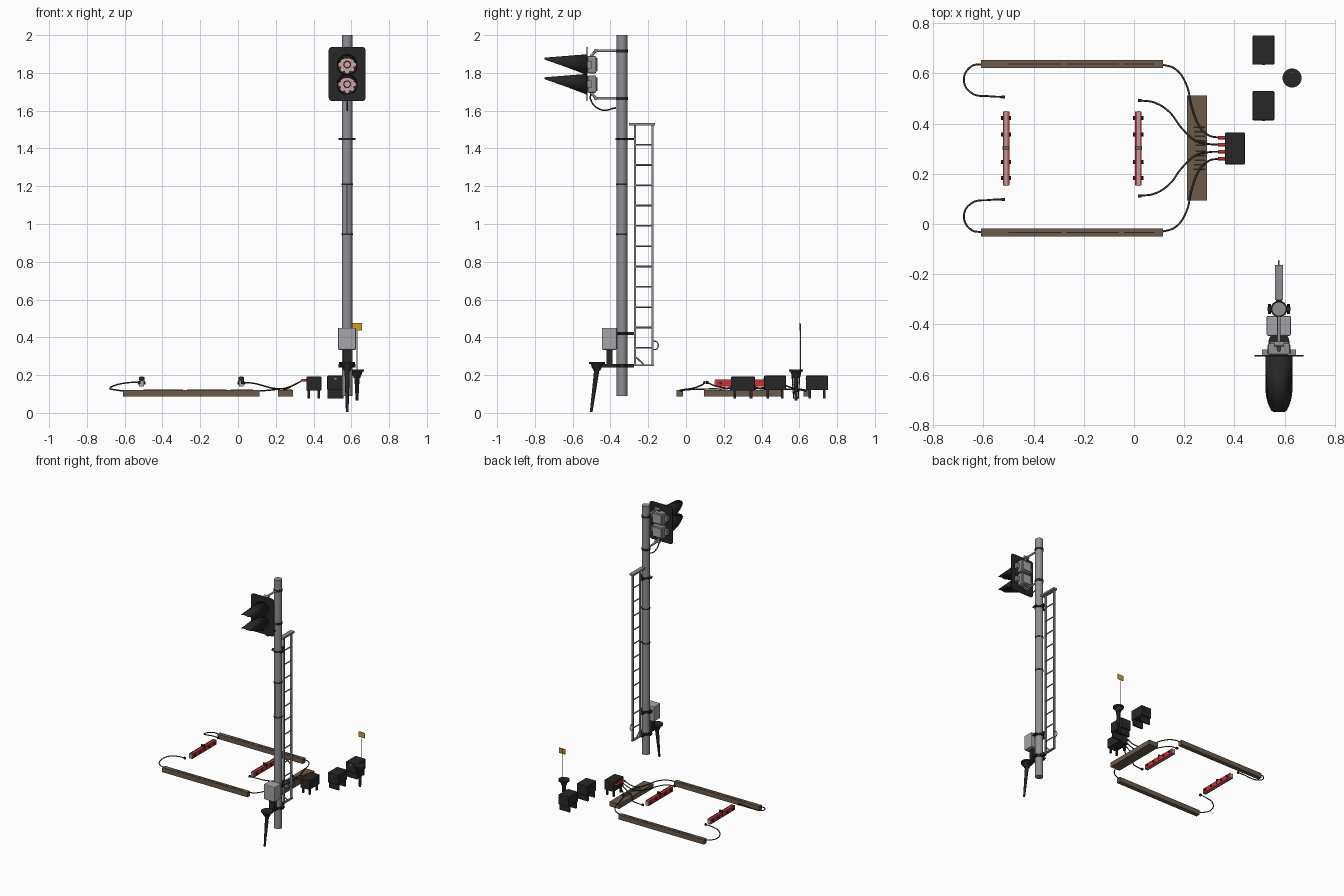
import bpy, bmesh, math
from mathutils import Vector

if "Cube" in bpy.data.objects:
    bpy.data.objects.remove(bpy.data.objects["Cube"])

def mat(name, c):
    m = bpy.data.materials.new(name)
    m.diffuse_color = (*c, 1)
    m.use_nodes = True
    m.node_tree.nodes["Principled BSDF"].inputs["Base Color"].default_value = m.diffuse_color
    return m

BLACK = mat("black", (0.02, 0.02, 0.021))
CABLE = mat("cable_grey", (0.045, 0.045, 0.047))
GREY = mat("pole_grey", (0.28, 0.28, 0.3))
LIGHT = mat("light_grey", (0.38, 0.38, 0.40))
WOOD = mat("timber_brown", (0.15, 0.105, 0.07))
RED = mat("red", (0.6, 0.03, 0.03))
YELLOW = mat("yellow", (0.65, 0.33, 0.02))
PINK = mat("lens_pink", (0.62, 0.38, 0.37))

def finish(name, bm, m, smooth=False):
    bmesh.ops.recalc_face_normals(bm, faces=bm.faces)
    me = bpy.data.meshes.new(name)
    bm.to_mesh(me)
    bm.free()
    me.materials.append(m)
    ob = bpy.data.objects.new(name, me)
    bpy.context.collection.objects.link(ob)
    if smooth:
        bpy.context.view_layer.objects.active = ob
        ob.select_set(True)
        bpy.ops.object.shade_smooth_by_angle(angle=math.radians(40))
        ob.select_set(False)
    return ob

def box(name, x, y, z, m, bevel=0):
    """Box from (min, max) ranges."""
    bm = bmesh.new()
    bmesh.ops.create_cube(bm, size=1)
    for v in bm.verts:
        v.co = [(a + b) / 2 + c * (b - a) for (a, b), c in zip((x, y, z), v.co)]
    if bevel:
        bmesh.ops.bevel(bm, geom=bm.edges[:], offset=bevel, segments=2, affect='EDGES', profile=0.5)
    return finish(name, bm, m)

def rod(name, p, q, r1, m, r2=None, n=16):
    """Cylinder or cone between two points."""
    p, q = Vector(p), Vector(q)
    bm = bmesh.new()
    bmesh.ops.create_cone(bm, cap_ends=True, segments=n, radius1=r1,
                          radius2=r1 if r2 is None else r2, depth=(q - p).length)
    rot = (q - p).to_track_quat('Z', 'Y')
    for v in bm.verts:
        v.co = rot @ v.co + (p + q) / 2
    return finish(name, bm, m, True)

def cable(name, pts, r=0.0038, m=CABLE):
    cu = bpy.data.curves.new(name, 'CURVE')
    cu.dimensions = '3D'
    cu.bevel_depth, cu.bevel_resolution, cu.resolution_u = r, 2, 8
    cu.use_fill_caps = True
    s = cu.splines.new('BEZIER')
    s.bezier_points.add(len(pts) - 1)
    for b, p in zip(s.bezier_points, pts):
        b.co = p
        b.handle_left_type = b.handle_right_type = 'AUTO'
    cu.materials.append(m)
    ob = bpy.data.objects.new(name, cu)
    bpy.context.collection.objects.link(ob)
    bpy.context.view_layer.objects.active = ob
    ob.select_set(True)
    bpy.ops.object.convert(target='MESH')
    ob.select_set(False)

PX, PY = 0.578, -0.339

# ---- Signal pole with bands and cover
rod("pole", (PX, PY, 0.09), (PX, PY, 2.0), 0.028, GREY, n=32)
for z in (0.945, 1.21):
    rod("pole_band", (PX, PY, z - 0.004), (PX, PY, z + 0.004), 0.0305, BLACK, n=32)
box("pole_cover_seam", (PX - 0.003, PX + 0.002), (PY - 0.0295, PY - 0.02), (0.945, 1.21), BLACK)
for z, h in ((1.45, 0.006), (0.42, 0.008), (0.25, 0.01)):
    rod("pole_clamp", (PX, PY, z - h), (PX, PY, z + h), 0.033, BLACK, n=24)
    box("clamp_ears", (PX - 0.045, PX + 0.045), (PY - 0.008, PY + 0.008), (z - h, z + h), BLACK)
    box("clamp_arm", (PX - 0.012, PX + 0.012), (PY, -0.275), (z - h, z + h), BLACK)
    for s in (-1, 1):
        rod("clamp_bolt", (PX + s * 0.038, PY - 0.02, z), (PX + s * 0.038, PY + 0.02, z), 0.006, BLACK, n=8)

# ---- Ladder beside the pole
for y in (-0.27, -0.177):
    box("ladder_rail", (PX - 0.007, PX + 0.007), (y - 0.005, y + 0.005), (0.25, 1.53), GREY)
for i in range(12):
    z = 0.345 + i * 0.1075
    if z < 1.5:
        rod("ladder_rung", (PX, -0.27, z), (PX, -0.177, z), 0.0045, GREY, n=8)
box("ladder_top", (PX - 0.016, PX + 0.016), (-0.303, -0.163), (1.522, 1.536), GREY)
box("ladder_foot", (PX - 0.008, PX + 0.008), (-0.275, -0.17), (0.247, 0.256), GREY)
rod("ladder_brace", (PX, -0.27, 0.30), (PX, -0.22, 0.253), 0.004, GREY, n=8)
cable("ladder_handle", [(PX, -0.172, 0.335), (PX, -0.153, 0.34), (PX, -0.153, 0.375), (PX, -0.172, 0.38)], 0.003, GREY)

# ---- Equipment box and stake at the pole foot
box("pole_box", (0.529, 0.625), (-0.446, -0.366), (0.334, 0.45), LIGHT, 0.006)
box("pole_box_post", (PX - 0.022, PX + 0.022), (-0.42, -0.388), (0.25, 0.334), BLACK)
box("stake_arm", (PX - 0.016, PX + 0.016), (-0.5, PY), (0.241, 0.26), BLACK)

def stake(x, y, ztop, foot, r):
    rod("stake_cap", (x, y, ztop - 0.012), (x, y, ztop), r, BLACK, n=24)
    rod("stake_funnel", (x, y, ztop - 0.045), (x, y, ztop - 0.01), r * 0.45, BLACK, r * 0.8, n=24)
    rod("stake_shaft", foot, (x, y, ztop - 0.04), 0.007, BLACK, 0.014, n=12)

stake(PX, -0.472, 0.27, (PX, -0.502, 0.005), 0.042)
stake(0.63, 0.582, 0.23, (0.63, 0.582, 0.065), 0.038)
for s in (-1, 1):
    rod("pedestal_leg", (0.63, 0.582 + s * 0.012, 0.075), (0.63, 0.582 + s * 0.022, 0.22), 0.003, BLACK, n=8)

# ---- Yellow marker sign
rod("sign_rod", (0.63, 0.606, 0.2), (0.63, 0.606, 0.47), 0.002, GREY, n=8)
box("sign_plate", (0.604, 0.657), (0.602, 0.606), (0.435, 0.475), YELLOW)

# ---- Signal head: backplate, housings, lenses, visors
bm = bmesh.new()
rc, hw, hh = 0.02, 0.098, 0.144
corners = [(hw - rc, hh - rc, 0), (rc - hw, hh - rc, 90), (rc - hw, rc - hh, 180), (hw - rc, rc - hh, 270)]
ring = [bm.verts.new((PX + cx + rc * math.cos(math.radians(a + k * 22.5)), -0.528,
                      1.794 + cz + rc * math.sin(math.radians(a + k * 22.5))))
        for cx, cz, a in corners for k in range(5)]
ext = bmesh.ops.extrude_face_region(bm, geom=[bm.faces.new(ring)])
bmesh.ops.translate(bm, vec=(0, 0.006, 0), verts=[v for v in ext["geom"] if isinstance(v, bmesh.types.BMVert)])
finish("backplate", bm, BLACK)

def visor(zc, r=0.053, length=0.224, n=32):
    bm = bmesh.new()
    rows = []
    for i in range(n):
        a = 2 * math.pi * i / n
        L = max(0.004, length * min(1, (1 + math.sin(a)) / 2 / 0.94))
        rows.append([bm.verts.new((PX + r * math.cos(a), -0.526 - L * t,
                                   zc + r * math.sin(a) - 0.018 * t * L / length)) for t in (0, 1)])
    for i in range(n):
        a, b = rows[i], rows[(i + 1) % n]
        bm.faces.new((a[0], b[0], b[1], a[1]))
    ob = finish("visor", bm, BLACK, True)
    sol = ob.modifiers.new("thickness", 'SOLIDIFY')
    sol.thickness, sol.offset = 0.003, 0

for zc in (1.844, 1.74):
    visor(zc)
    box("lamp_housing", (PX - 0.045, PX + 0.045), (-0.522, -0.475), (zc - 0.046, zc + 0.046), GREY, 0.008)
    box("housing_lid", (PX - 0.036, PX + 0.036), (-0.476, -0.468), (zc - 0.035, zc + 0.035), LIGHT)
    for s in (-1, 1):
        box("housing_hinge", (PX + s * 0.056 - 0.012, PX + s * 0.056 + 0.012), (-0.523, -0.5),
            (zc - 0.02, zc + 0.02), GREY)
    for r, y, m in ((0.036, -0.532, PINK), (0.021, -0.5335, BLACK), (0.014, -0.535, PINK)):
        rod("lens", (PX, -0.526, zc), (PX, y, zc), r, m, n=24)
    for k in range(8):
        a = math.pi * k / 4
        p = (PX + 0.036 * math.cos(a), -0.526, zc + 0.036 * math.sin(a))
        rod("lens_petal", p, (p[0], -0.532, p[2]), 0.011, PINK, n=10)

# ---- Brackets holding the head, and its feed cable
for z, ze in ((1.917, 1.885), (1.665, 1.70)):
    rod("bracket_ring", (PX, PY, z - 0.008), (PX, PY, z + 0.008), 0.031, BLACK, n=24)
    rod("bracket_arm", (PX, PY, z), (PX, -0.482, z), 0.007, GREY, n=12)
    rod("bracket_drop", (PX, -0.478, z), (PX, -0.505, ze), 0.007, GREY, n=12)
    rod("bracket_knuckle", (PX - 0.02, -0.478, z), (PX + 0.02, -0.478, z), 0.01, GREY, n=12)
cable("head_cable", [(PX, -0.5, 1.70), (PX, -0.505, 1.66), (PX, -0.45, 1.605), (PX, -0.37, 1.615)], 0.004)

# ---- Timber beams
YM = 0.3025                       # mirror line of the track layout
for s in (-1, 1):
    y = YM + s * 0.3355
    box("side_beam", (-0.61, 0.115), (y - 0.016, y + 0.016), (0.086, 0.122), WOOD)
    for x0, x1 in ((-0.5, -0.29), (-0.27, -0.06), (-0.04, 0.08)):
        box("beam_slot", (x0, x1), (y - 0.002, y + 0.002), (0.121, 0.1228), BLACK)
box("cross_beam", (0.211, 0.291), (0.094, 0.512), (0.086, 0.122), WOOD)
for s in (-1, 1):
    for k in range(5):
        y = YM + s * (0.012 + 0.018 * k)
        box("cross_slot", (0.245 - 0.002 * k, 0.285), (y - 0.003, y + 0.003), (0.121, 0.1235), BLACK)

# ---- Red bolted bars
for xc in (-0.51, 0.017):
    box("bar_core", (xc - 0.006, xc + 0.006), (0.152, 0.45), (0.14, 0.172), LIGHT)
    for s in (-1, 1):
        xs = sorted((xc + s * 0.006, xc + s * 0.013))
        box("red_bar", xs, (0.156, 0.446), (0.139, 0.176), RED)
        box("bar_end", xs, (0.153, 0.156), (0.139, 0.176), LIGHT)
        box("bar_end", xs, (0.446, 0.449), (0.139, 0.176), LIGHT)
    for y in (0.183, 0.248, 0.357, 0.422):
        rod("bar_bolt", (xc - 0.02, y, 0.158), (xc + 0.02, y, 0.158), 0.008, BLACK, n=8)
    box("bar_clip", (xc - 0.014, xc + 0.014), (0.297, 0.308), (0.15, 0.19), BLACK)
    box("bar_cap", (xc - 0.01, xc + 0.01), (0.3, 0.305), (0.18, 0.192), LIGHT)

# ---- Cables, mirrored about the track centre
for s in (-1, 1):
    def at(pts):
        return [(x, YM + s * d, z) for x, d, z in pts]
    cable("end_loop", at([(-0.6, 0.3355, 0.115), (-0.65, 0.325, 0.122), (-0.678, 0.27, 0.13),
                          (-0.645, 0.218, 0.148), (-0.58, 0.207, 0.16), (-0.525, 0.204, 0.162)]))
    cable("outer_cable", at([(0.105, 0.335, 0.115), (0.165, 0.315, 0.12), (0.208, 0.255, 0.125),
                             (0.23, 0.165, 0.127), (0.262, 0.085, 0.13), (0.30, 0.05, 0.15), (0.34, 0.042, 0.172)]))
    cable("inner_cable", at([(0.025, 0.19, 0.16), (0.08, 0.182, 0.157), (0.14, 0.145, 0.142),
                             (0.19, 0.08, 0.13), (0.245, 0.03, 0.13), (0.3, 0.016, 0.15), (0.34, 0.014, 0.172)]))
    for x, d in ((-0.522, 0.204), (0.022, 0.19)):
        y = YM + s * d
        box("cable_end", (x - 0.007, x + 0.007), (y - 0.006, y + 0.006), (0.154, 0.168), BLACK)
    for d in (0.014, 0.042):
        rod("red_plug", (0.335, YM + s * d, 0.172), (0.368, YM + s * d, 0.172), 0.007, RED, n=10)

# ---- Black cable box on four legs
box("junction_box", (0.362, 0.442), (0.237, 0.365), (0.118, 0.192), BLACK, 0.005)
for x in (0.375, 0.428):
    for y in (0.258, 0.344):
        box("junction_leg", (x - 0.006, x + 0.006), (y - 0.007, y + 0.007), (0.075, 0.12), BLACK)

# ---- Two boxes on side plates
for y0, y1 in ((0.413, 0.53), (0.635, 0.752)):
    box("relay_box", (0.472, 0.56), (y0, y1), (0.12, 0.197), BLACK, 0.005)
    for y in (y0 + 0.02, y1 - 0.02):
        box("relay_side_plate", (0.474, 0.558), (y - 0.006, y + 0.006), (0.075, 0.125), BLACK)
    box("relay_tag", (0.51, 0.522), (y0 - 0.002, y0 + 0.001), (0.178, 0.186), YELLOW)
